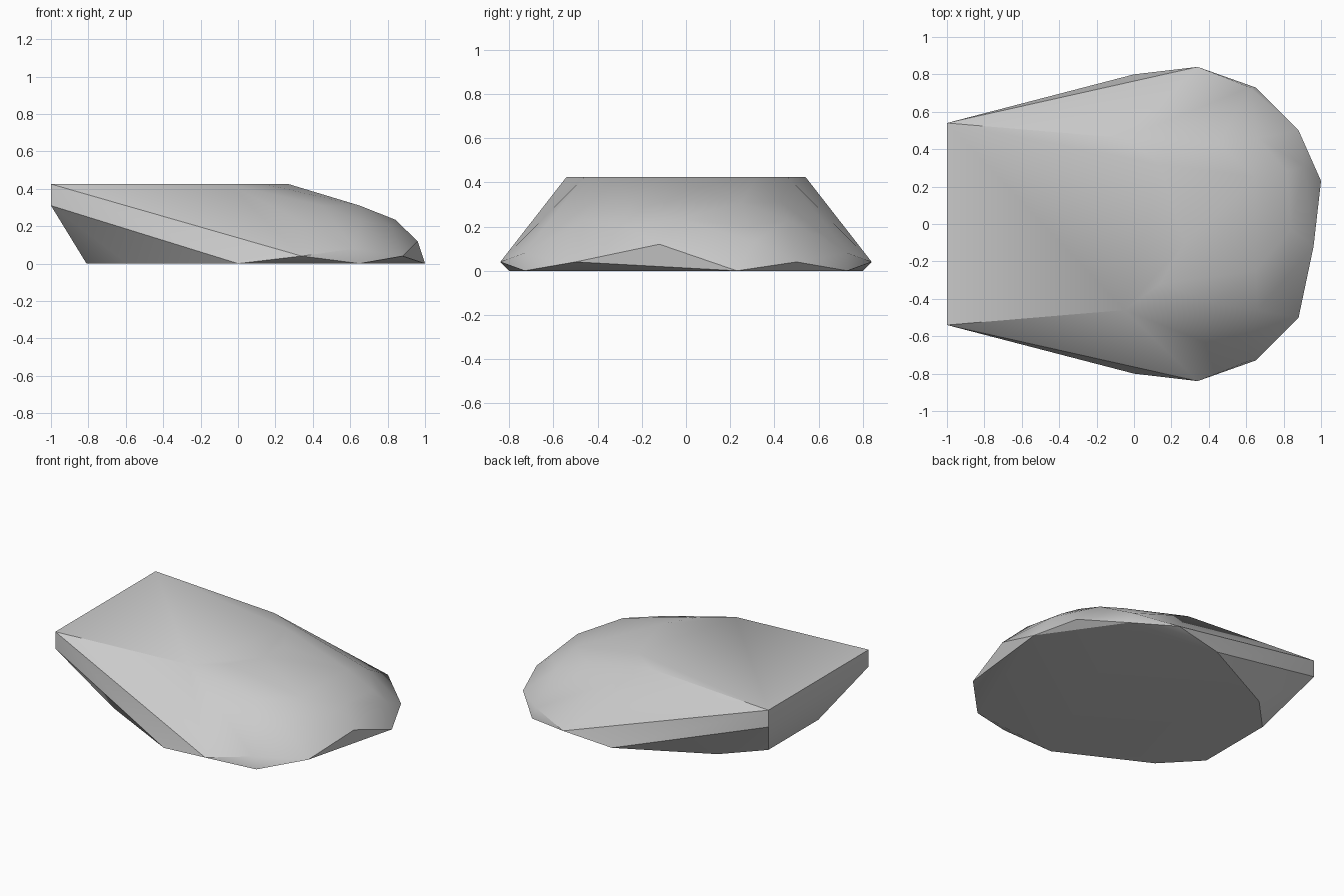
import bpy
import bmesh
from math import radians

cube = bpy.data.objects.get("Cube")
if cube:
    bpy.data.objects.remove(cube, do_unlink=True)

# One plain grey for the whole stone
grey = bpy.data.materials.new("stone_grey")
grey.use_nodes = True
colour = (0.6, 0.6, 0.6, 1)
grey.diffuse_color = colour
grey.node_tree.nodes["Principled BSDF"].inputs["Base Color"].default_value = colour

# Corners that repeat on both sides of the long axis
blunt_end = [(-1, 0.54, 0.425), (-1, 0.54, 0.31)]
flat_top = [(-0.05, 0.46, 0.425), (0.14, 0.32, 0.425), (0.27, 0.1, 0.425)]
base = [(-0.81, 0.27, 0), (-0.59, 0.5, 0), (0, 0.8, 0), (0.65, 0.73, 0)]
rim = [(0.34, 0.84, 0.04), (0.88, 0.5, 0.04), (0.62, 0.73, 0.08)]
shoulder = [(0.45, 0.43, 0.31), (0.65, 0.25, 0.31), (0.66, 0.46, 0.23),
            (0.82, 0.28, 0.2)]
paired = blunt_end + flat_top + base + rim + shoulder

# Corners of the uneven rounded nose
nose = [(1, 0.23, 0), (0.96, -0.12, 0.12), (0.84, -0.03, 0.235),
        (0.91, 0.31, 0.13)]

# Wrap the corners in one convex faceted body
bm = bmesh.new()
for x, y, z in paired:
    for side in (-1, 1):
        bm.verts.new((x, side * y, z))
for point in nose:
    bm.verts.new(point)
hull = bmesh.ops.convex_hull(bm, input=bm.verts[:])
loose = [v for v in bm.verts if not v.link_faces]
bmesh.ops.delete(bm, geom=loose, context="VERTS")
bmesh.ops.dissolve_limit(bm, angle_limit=radians(1), verts=bm.verts[:],
                         edges=bm.edges[:])
bmesh.ops.recalc_face_normals(bm, faces=bm.faces[:])

mesh = bpy.data.meshes.new("stone_body")
bm.to_mesh(mesh)
bm.free()
mesh.materials.append(grey)
stone = bpy.data.objects.new("stone_body", mesh)
bpy.context.collection.objects.link(stone)

# Soft dome with crisp edges around the top, end and base
bpy.ops.object.select_all(action="DESELECT")
stone.select_set(True)
bpy.context.view_layer.objects.active = stone
bpy.ops.object.shade_smooth_by_angle(angle=radians(32))
